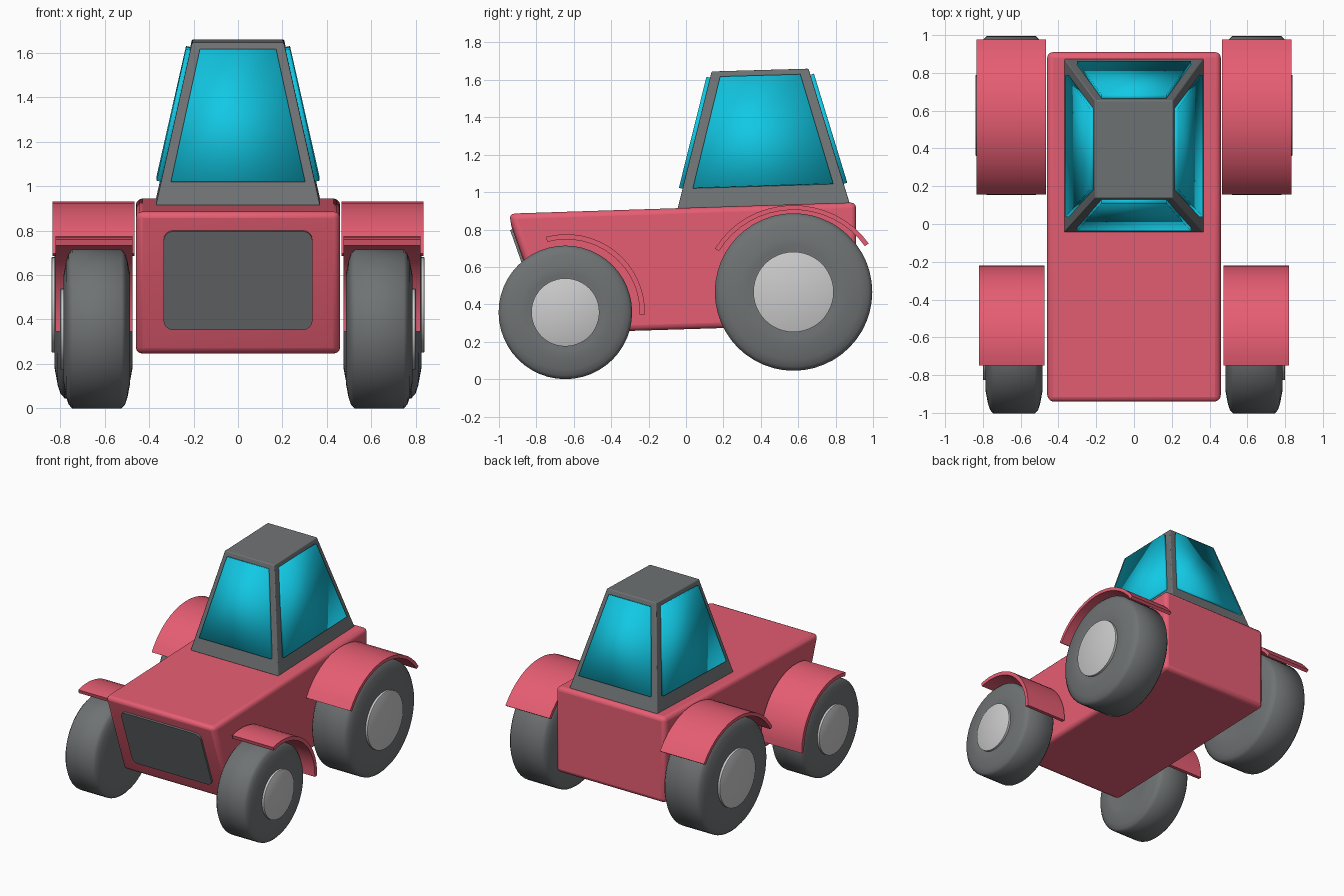
import bpy, bmesh, math
from mathutils import Vector

if "Cube" in bpy.data.objects:
    bpy.data.objects.remove(bpy.data.objects["Cube"])


def material(name, rgb):
    m = bpy.data.materials.new(name)
    m.diffuse_color = (*rgb, 1)
    m.use_nodes = True
    m.node_tree.nodes["Principled BSDF"].inputs["Base Color"].default_value = m.diffuse_color
    return m


RED = material("red_paint", (0.79, 0.11, 0.17))
GLASS = material("blue_glass", (0.006, 0.58, 0.78))
DARK = material("dark_grey", (0.16, 0.17, 0.175))
LIGHT = material("light_grey", (0.65, 0.66, 0.67))


def finish(name, bm, mat, bevel=0, mirror=False, angle=40):
    bmesh.ops.recalc_face_normals(bm, faces=bm.faces)
    me = bpy.data.meshes.new(name)
    bm.to_mesh(me)
    bm.free()
    ob = bpy.data.objects.new(name, me)
    bpy.context.collection.objects.link(ob)
    me.materials.append(mat)
    if bevel:
        b = ob.modifiers.new("bevel", 'BEVEL')
        b.width, b.segments, b.limit_method = bevel, 3, 'ANGLE'
    if mirror:
        ob.modifiers.new("mirror", 'MIRROR')
    bpy.ops.object.select_all(action='DESELECT')
    ob.select_set(True)
    bpy.context.view_layer.objects.active = ob
    bpy.ops.object.shade_smooth_by_angle(angle=math.radians(angle))
    return ob


def prism(base, offset):
    """Close a solid between a polygon and its copy moved by offset."""
    bm = bmesh.new()
    face = bm.faces.new([bm.verts.new(p) for p in base])
    r = bmesh.ops.extrude_face_region(bm, geom=[face], use_keep_orig=True)
    moved = [v for v in r["geom"] if isinstance(v, bmesh.types.BMVert)]
    bmesh.ops.translate(bm, verts=moved, vec=offset)
    bmesh.ops.recalc_face_normals(bm, faces=bm.faces)
    return bm


def slab(name, corners, out, inn, mat, rounding=0, angle=40):
    """Thin panel on a quad, from inn behind it to out in front of it."""
    c = [Vector(p) for p in corners]
    n = (c[1] - c[0]).cross(c[3] - c[0]).normalized()
    bm = prism([p - n * inn for p in c], n * (out + inn))
    if rounding:
        side = [e for e in bm.edges
                if abs((e.verts[0].co - e.verts[1].co).normalized().dot(n)) > 0.9]
        bmesh.ops.bevel(bm, geom=side, offset=rounding, segments=4, profile=0.5,
                        affect='EDGES')
    return finish(name, bm, mat, angle=angle)


def wheel_part(name, profile, cx, cy, cz, mat, steps=48):
    """Revolve (side offset, radius) points about the axle, mirrored."""
    bm = bmesh.new()
    vs = [bm.verts.new((cx + x, cy, cz + r)) for x, r in profile]
    es = [bm.edges.new(p) for p in zip(vs, vs[1:])]
    bmesh.ops.spin(bm, geom=vs + es, cent=(cx, cy, cz), axis=(1, 0, 0),
                   angle=math.tau, steps=steps)
    bmesh.ops.remove_doubles(bm, verts=bm.verts, dist=1e-4)
    return finish(name, bm, mat, mirror=True, angle=50)


def fender(name, x0, x1, cy, cz, ry, rz, thick, a0, a1, steps=16):
    """Curved strip over a wheel, angles measured from +y, mirrored."""
    def arc(t):
        angles = [math.radians(a0 + (a1 - a0) * i / steps) for i in range(steps + 1)]
        return [(x0, cy + (ry - t) * math.cos(a), cz + (rz - t) * math.sin(a))
                for a in angles]
    bm = prism(arc(0) + arc(thick)[::-1], (x1 - x0, 0, 0))
    return finish(name, bm, RED, mirror=True)


# Body: side profile extruded across, nose slightly raised around the grille
side = [(-0.945, 0.885), (0.91, 0.945), (0.91, 0.295), (-0.72, 0.245)]
bm = prism([(-0.46, y, z) for y, z in side], (0.92, 0, 0))
nose = min(bm.faces, key=lambda f: f.calc_center_median().y)
bmesh.ops.inset_region(bm, faces=[nose], thickness=0.10, depth=0.012)
finish("body", bm, RED, bevel=0.03)


# Grille following the sloping nose
def nose_y(z):
    return -0.945 + 0.352 * (0.885 - z)


slab("grille", [(x, nose_y(z), z) for x, z in
                ((-0.335, 0.36), (0.335, 0.36), (0.335, 0.805), (-0.335, 0.805))],
     0.025, 0.02, DARK, rounding=0.045)

# Cab frame
base = [Vector(p) for p in ((-0.37, -0.045, 0.912), (0.37, -0.045, 0.912),
                            (0.37, 0.875, 0.94), (-0.37, 0.875, 0.94))]
roof = [Vector(p) for p in ((-0.207, 0.137, 1.645), (0.207, 0.137, 1.645),
                            (0.207, 0.655, 1.66), (-0.207, 0.655, 1.66))]
bm = bmesh.new()
lo, hi = [[bm.verts.new(p) for p in ring] for ring in (base, roof)]
bm.faces.new(lo[::-1])
bm.faces.new(hi)
for i in range(4):
    j = (i + 1) % 4
    bm.faces.new((lo[i], lo[j], hi[j], hi[i]))
finish("cab_frame", bm, DARK, bevel=0.006)

# Windows: one softly shaded pane on each cab side
for i, name in enumerate(("windscreen", "right_window", "rear_window", "left_window")):
    j = (i + 1) % 4

    def on_side(u, v):
        return base[i].lerp(base[j], u).lerp(roof[i].lerp(roof[j], u), v)
    slab(name, [on_side(0.065, 0.145), on_side(0.935, 0.145),
                on_side(0.9, 0.955), on_side(0.1, 0.955)],
         0.02, 0.01, GLASS, angle=180)

# Wheels: tyre and hub, front then rear
for end, cx, cy, cz, R, w in (("front", 0.635, -0.645, 0.357, 0.357, 0.15),
                              ("rear", 0.65, 0.575, 0.466, 0.421, 0.175)):
    half = [(0.97, 0), (0.97, 0.5), (1, 0.58), (1, 0.68), (0.92, 0.86),
            (0.85, 0.95), (0.74, 1)]
    outer = [(x * w, r * R) for x, r in half]
    wheel_part(end + "_tyre", outer + [(-x, r) for x, r in outer[::-1]],
               cx, cy, cz, DARK)
    h = 0.51 * R
    wheel_part(end + "_hub", [(w * 0.8, 0), (w * 0.8, h), (w + 0.012, h),
                              (w + 0.015, h * 0.97), (w + 0.015, 0)],
               cx, cy, cz, LIGHT)

# Fenders
fender("front_fender", 0.475, 0.82, -0.64, 0.36, 0.42, 0.415, 0.028, -2, 105)
fender("rear_fender", 0.465, 0.835, 0.575, 0.465, 0.485, 0.465, 0.025, 34, 150)
